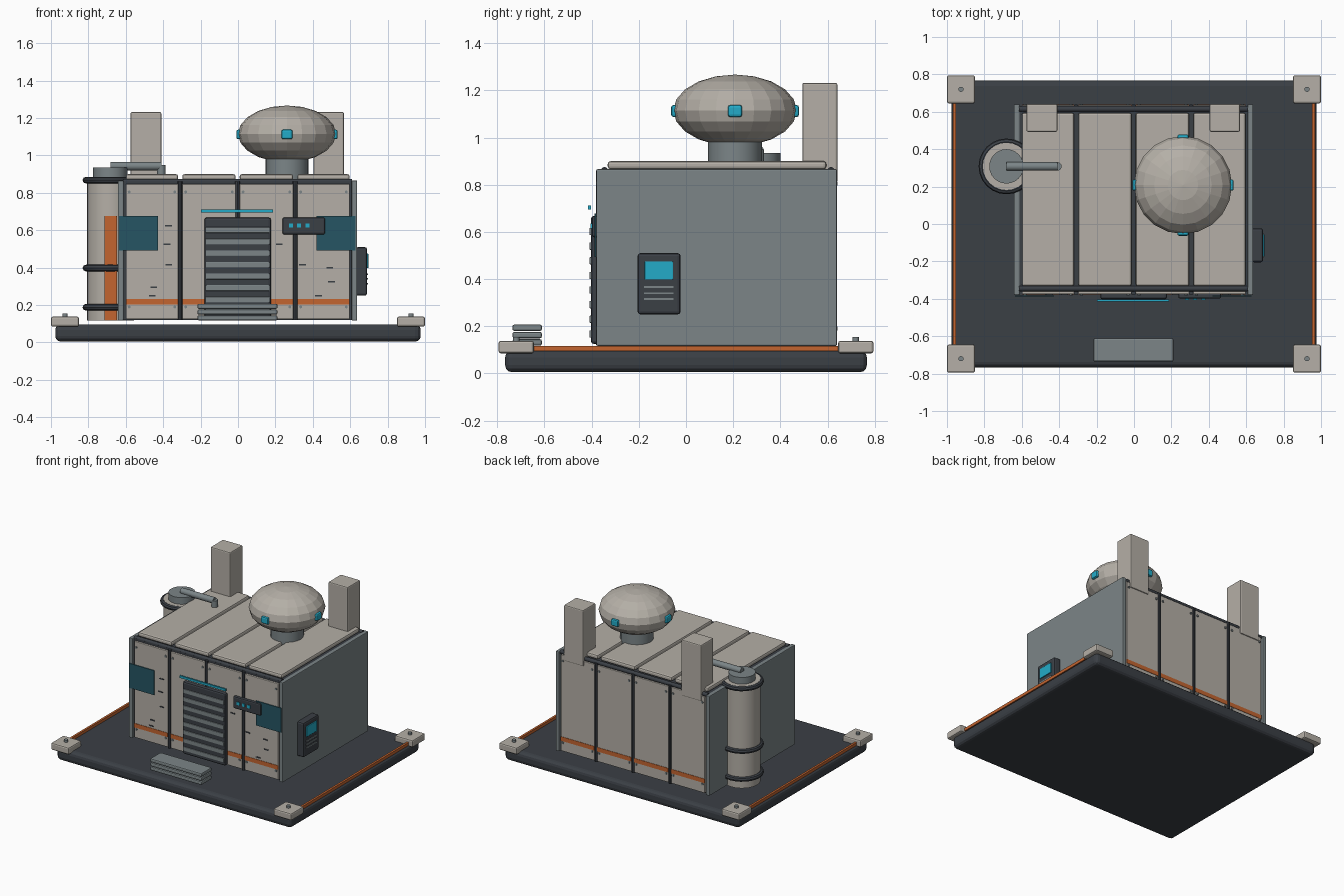
import bpy, math
from mathutils import Vector

if "Cube" in bpy.data.objects:
    bpy.data.objects.remove(bpy.data.objects["Cube"])


def mat(name, rgb):
    m = bpy.data.materials.new(name)
    m.diffuse_color = (*rgb, 1)
    m.use_nodes = True
    m.node_tree.nodes["Principled BSDF"].inputs["Base Color"].default_value = m.diffuse_color
    return m


BEIGE = mat("warm_beige", (0.46, 0.43, 0.385))
DARK = mat("charcoal", (0.043, 0.050, 0.060))
GREY = mat("steel_grey", (0.20, 0.235, 0.245))
ORANGE = mat("safety_orange", (0.55, 0.13, 0.03))
CYAN = mat("cyan_light", (0.017, 0.41, 0.58))
TEAL = mat("teal_glass", (0.019, 0.091, 0.125))


def finish(o, name, m, bevel=0, segs=2, smooth=True):
    o.name = name
    o.data.materials.append(m)
    if bevel:
        b = o.modifiers.new("bevel", 'BEVEL')
        b.width, b.segments, b.limit_method = bevel, segs, 'ANGLE'
    elif smooth:
        bpy.ops.object.shade_smooth_by_angle(angle=math.radians(35))
    return o


def box(name, x, y, z, m, bevel=0, segs=2):
    """Box from its min/max range on each axis."""
    c = [(a[0] + a[1]) / 2 for a in (x, y, z)]
    bpy.ops.mesh.primitive_cube_add(size=1, location=c)
    o = bpy.context.object
    s = [a[1] - a[0] for a in (x, y, z)]
    for v in o.data.vertices:
        v.co = Vector(v.co[i] * s[i] for i in range(3))
    return finish(o, name, m, bevel, segs, False)


def rod(name, a, b, r, m, verts=16):
    """Cylinder between two points."""
    a, b = Vector(a), Vector(b)
    d = b - a
    bpy.ops.mesh.primitive_cylinder_add(vertices=verts, radius=r, depth=d.length,
                                        location=(a + b) / 2,
                                        rotation=d.to_track_quat('Z', 'Y').to_euler())
    return finish(bpy.context.object, name, m)


# Platform with corner pads and side strips
box("platform", (-0.977, 0.977), (-0.767, 0.767), (0.005, 0.097), DARK, 0.03, 3)
for sx in (-1, 1):
    box("edge_strip", (sx * 0.96 - 0.008, sx * 0.96 + 0.008), (-0.65, 0.65), (0.095, 0.117), ORANGE)
    for sy in (-1, 1):
        cx, cy = sx * 0.925, sy * 0.72
        box("corner_pad", (cx - 0.075, cx + 0.075), (cy - 0.075, cy + 0.075), (0.085, 0.138), BEIGE, 0.01)
        rod("pad_bolt", (cx, cy, 0.13), (cx, cy, 0.154), 0.014, GREY, 12)

# Building core and side walls
box("core", (-0.625, 0.615), (-0.36, 0.62), (0.12, 0.862), DARK)
box("left_wall", (-0.642, -0.612), (-0.38, 0.64), (0.117, 0.866), GREY, 0.005)
box("right_wall", (0.607, 0.637), (-0.38, 0.64), (0.117, 0.866), GREY, 0.005)

# Front, back and roof panels, with painted stripe and bolts
edges = [-0.612, -0.31, -0.003, 0.305, 0.607]
for x0, x1 in zip(edges, edges[1:]):
    px = (x0 + 0.012, x1 - 0.010)
    box("roof_panel", px, (-0.332, 0.595), (0.866, 0.9), BEIGE, 0.012)
    for yf, s in ((-0.375, -1), (0.635, 1)):
        box("wall_panel", px, sorted((yf, yf - s * 0.025)), (0.125, 0.847), BEIGE, 0.004)
        box("wall_stripe", px, sorted((yf - s * 0.002, yf + s * 0.003)), (0.202, 0.233), ORANGE)
        for bx in (px[0] + 0.018, px[1] - 0.018):
            for bz in (0.19, 0.805):
                rod("panel_bolt", (bx, yf - s * 0.005, bz), (bx, yf + s * 0.007, bz), 0.008, GREY, 8)
for yf in (-0.368, 0.628):
    for x in edges[1:4]:
        rod("seam_post", (x, yf, 0.12), (x, yf, 0.86), 0.013, DARK, 8)
for y in (-0.345, 0.615):
    rod("eave_rod", (-0.615, y, 0.86), (0.61, y, 0.86), 0.015, DARK)

# Shutter door, light bar and loose steps
box("door", (-0.18, 0.176), (-0.403, -0.36), (0.125, 0.668), DARK, 0.012)
for i in range(8):
    z = 0.152 + i * 0.062
    box("door_slat", (-0.172, 0.168), (-0.409, -0.395), (z, z + 0.031), GREY, 0.003)
box("light_bar", (-0.197, 0.187), (-0.415, -0.403), (0.696, 0.712), CYAN)
for i in range(3):
    z = 0.118 + i * 0.031
    box("step", (-0.217, 0.211), (-0.736, -0.611), (z, z + 0.027), GREY, 0.008)

# Front windows, status display and wear marks
for x in ((-0.635, -0.428), (0.42, 0.628)):
    box("window", x, (-0.387, -0.381), (0.493, 0.677), TEAL)
box("status_box", (0.237, 0.466), (-0.399, -0.37), (0.577, 0.668), DARK, 0.01)
for x in (0.283, 0.327, 0.371):
    box("status_light", (x - 0.011, x + 0.011), (-0.405, -0.396), (0.614, 0.636), CYAN)
for x, z in ((-0.372, 0.625), (-0.38, 0.526), (-0.37, 0.415), (-0.45, 0.295), (-0.458, 0.25),
             (0.22, 0.526), (0.345, 0.415), (0.49, 0.4), (0.5, 0.326), (0.43, 0.25)):
    box("wear_mark", (x - 0.018, x + 0.018), (-0.379, -0.373), (z - 0.004, z + 0.004), DARK)

# Side console
box("console", (0.63, 0.69), (-0.205, -0.023), (0.25, 0.51), DARK, 0.012)
box("console_screen", (0.685, 0.697), (-0.175, -0.055), (0.398, 0.475), CYAN, 0.003)
for z in (0.315, 0.34, 0.366):
    box("console_vent", (0.687, 0.694), (-0.178, -0.052), (z - 0.004, z + 0.004), GREY)

# Rear chimneys
for x in ((-0.575, -0.41), (0.405, 0.567)):
    box("chimney", x, (0.493, 0.642), (0.81, 1.232), BEIGE, 0.008)

# Faceted dome on a pedestal, with four lamps
dx, dy, dz = 0.262, 0.208, 1.115
rod("dome_pedestal", (dx, dy, 0.86), (dx, dy, 1.03), 0.114, GREY, 20)
bpy.ops.mesh.primitive_uv_sphere_add(segments=20, ring_count=10, radius=1, location=(dx, dy, dz))
dome = bpy.context.object
for v in dome.data.vertices:
    v.co = Vector((v.co.x * 0.262, v.co.y * 0.262, v.co.z * 0.152))
finish(dome, "dome", BEIGE, smooth=False)
for i in range(4):
    a = i * math.pi / 2
    lx, ly = dx + 0.258 * math.cos(a), dy + 0.258 * math.sin(a)
    hx, hy = (0.013, 0.03) if i % 2 == 0 else (0.03, 0.013)
    box("dome_lamp", (lx - hx, lx + hx), (ly - hy, ly + hy), (1.087, 1.138), CYAN, 0.01)

# Side tank with rings, painted band, cap and pipe
tx, ty = -0.682, 0.308
rod("tank", (tx, ty, 0.118), (tx, ty, 0.885), 0.126, BEIGE, 24)
for z in (0.188, 0.398, 0.868):
    bpy.ops.mesh.primitive_torus_add(major_radius=0.131, minor_radius=0.018, major_segments=24,
                                     minor_segments=8, location=(tx, ty, z))
    finish(bpy.context.object, "tank_ring", DARK)
box("tank_band", (tx - 0.032, tx + 0.035), (ty - 0.13, ty - 0.118), (0.118, 0.675), ORANGE)
rod("tank_cap", (tx, ty, 0.88), (tx, ty, 0.935), 0.092, GREY, 24)
rod("pipe", (tx, ty, 0.943), (-0.41, ty, 0.943), 0.023, GREY)
rod("pipe_outlet", (-0.41, ty, 0.885), (-0.41, ty, 0.95), 0.023, GREY)
